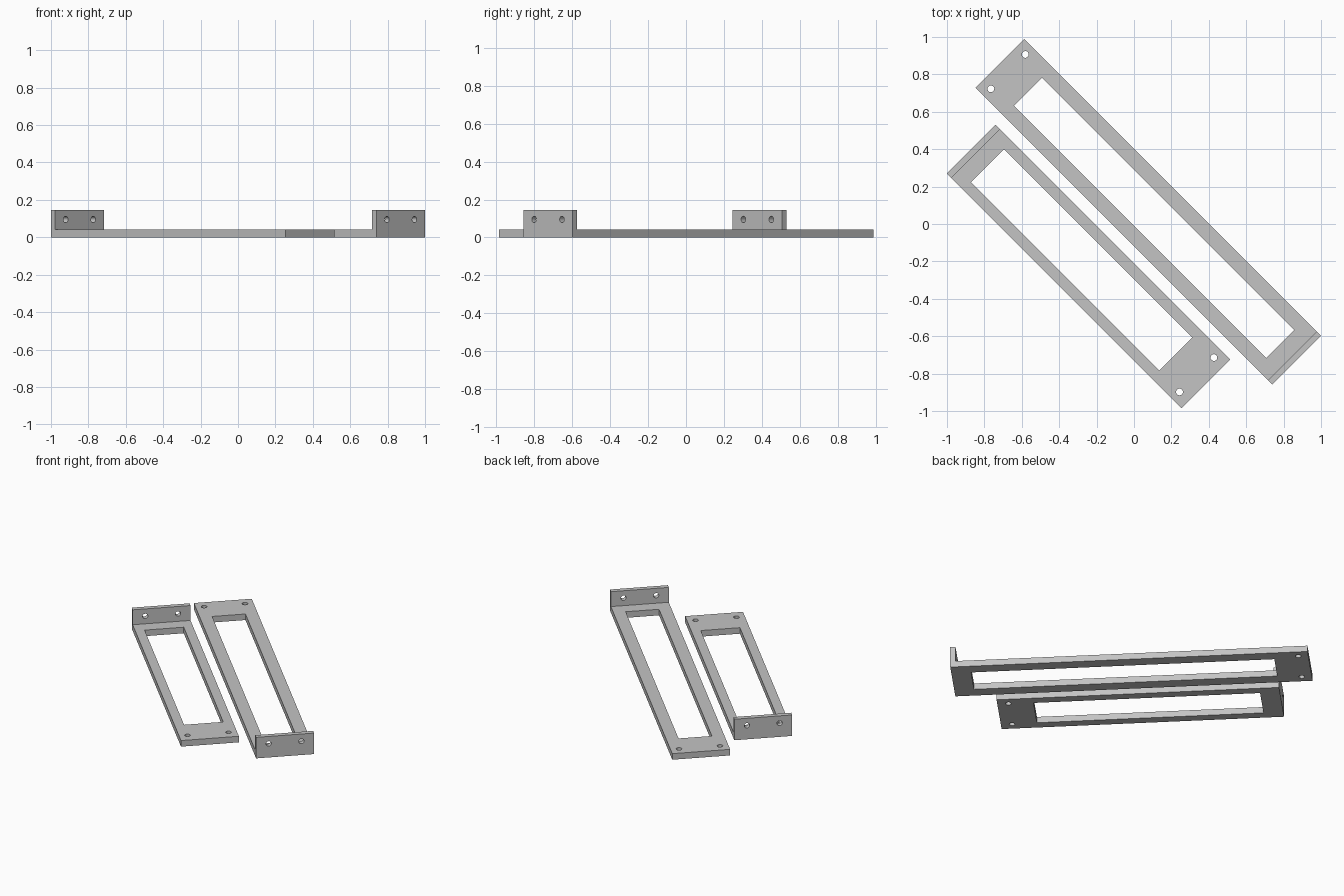
import bpy, bmesh, math
from mathutils import Matrix

if "Cube" in bpy.data.objects:
    bpy.data.objects.remove(bpy.data.objects["Cube"])

PLATE_T, FLANGE_T, FLANGE_H = 0.042, 0.033, 0.145
HALF_W = 0.184
TURN = Matrix.Rotation(math.radians(-45), 4, 'Z')

grey = bpy.data.materials.new("grey_metal")
grey.diffuse_color = (0.55, 0.55, 0.55, 1)
grey.use_nodes = True
grey.node_tree.nodes["Principled BSDF"].inputs["Base Color"].default_value = grey.diffuse_color


def finish(name, bm):
    bmesh.ops.recalc_face_normals(bm, faces=bm.faces)
    mesh = bpy.data.meshes.new(name)
    bm.to_mesh(mesh)
    bm.free()
    obj = bpy.data.objects.new(name, mesh)
    bpy.context.collection.objects.link(obj)
    return obj


def add_hole(bm, radius, matrix):
    bmesh.ops.create_cone(bm, cap_ends=True, segments=32, radius1=radius,
                          radius2=radius, depth=0.15, matrix=matrix)


def bracket(name, flange_u, end_u, mid_v, slot_u, slot_half, hole_u):
    """Flat slotted plate with an upright flange at flange_u, turned 45 degrees."""
    s = 1 if end_u > flange_u else -1          # direction from flange to free end

    # L-shaped side profile extruded across the width
    profile = [(flange_u, 0), (end_u, 0), (end_u, PLATE_T),
               (flange_u + s * FLANGE_T, PLATE_T),
               (flange_u + s * FLANGE_T, FLANGE_H), (flange_u, FLANGE_H)]
    bm = bmesh.new()
    face = bm.faces.new([bm.verts.new((u, mid_v - HALF_W, z)) for u, z in profile])
    ext = bmesh.ops.extrude_face_region(bm, geom=[face])
    bmesh.ops.translate(bm, vec=(0, 2 * HALF_W, 0),
                        verts=[g for g in ext["geom"] if isinstance(g, bmesh.types.BMVert)])
    body = finish(name, bm)

    # Cutter: long slot, two plate holes, two flange holes
    bm = bmesh.new()
    a, b = slot_u
    bmesh.ops.create_cube(bm, size=1, matrix=Matrix.Translation(((a + b) / 2, mid_v, PLATE_T / 2))
                          @ Matrix.Diagonal((b - a, 2 * slot_half, 0.1, 1)))
    for side in (-1, 1):
        add_hole(bm, 0.018, Matrix.Translation((hole_u, mid_v + side * 0.130, PLATE_T / 2)))
        add_hole(bm, 0.017, Matrix.Translation((flange_u, mid_v + side * 0.104, 0.095))
                 @ Matrix.Rotation(math.pi / 2, 4, 'Y'))
    cutter = finish(name + "_cutter", bm)
    cutter.hide_render = True

    mod = body.modifiers.new("holes", 'BOOLEAN')
    mod.operation, mod.solver, mod.object = 'DIFFERENCE', 'EXACT', cutter
    bpy.context.view_layer.update()
    cut = bpy.data.meshes.new_from_object(body.evaluated_get(bpy.context.evaluated_depsgraph_get()))
    body.modifiers.clear()
    body.data = cut
    bpy.data.objects.remove(cutter)

    body.data.transform(TURN)
    body.data.materials.clear()
    body.data.materials.append(grey)
    # Smooth hole walls, crisp edges elsewhere
    bpy.ops.object.select_all(action='DESELECT')
    body.select_set(True)
    bpy.context.view_layer.objects.active = body
    bpy.ops.object.shade_smooth_by_angle(angle=math.radians(30))


bracket("long_bracket", 1.130, -1.115, 0.100, (-0.900, 1.006), 0.106, -1.052)
bracket("short_bracket", -0.898, 0.877, -0.333, (-0.774, 0.650), 0.1245, 0.807)
